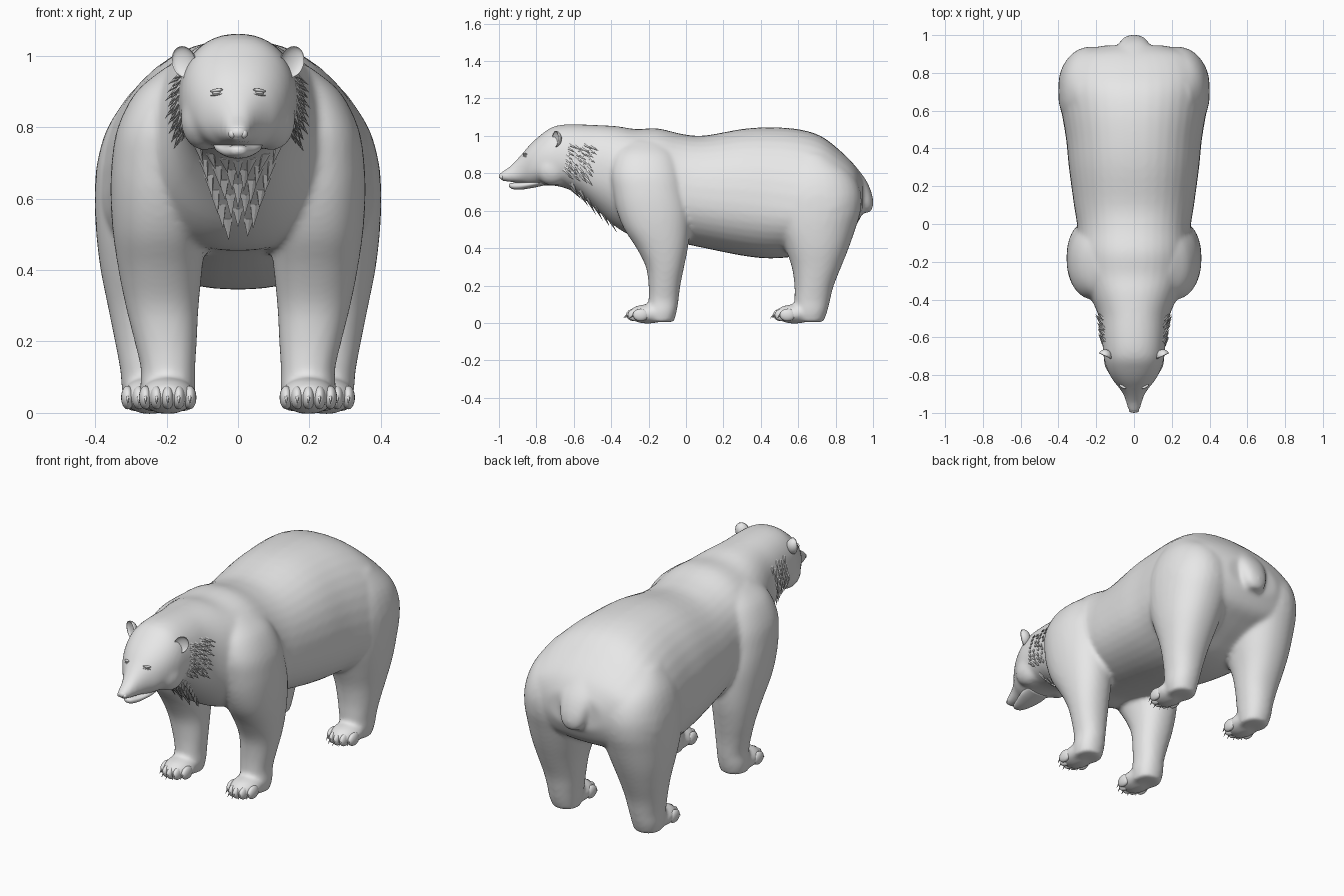
import bpy, bmesh, math, random
from mathutils import Vector, Matrix
from mathutils.bvhtree import BVHTree

if "Cube" in bpy.data.objects:
    bpy.data.objects.remove(bpy.data.objects["Cube"])

random.seed(4)
fur = bpy.data.materials.new("grey_fur")
fur.diffuse_color = (0.8, 0.8, 0.8, 1)
fur.use_nodes = True
fur.node_tree.nodes["Principled BSDF"].inputs["Base Color"].default_value = fur.diffuse_color


def smooth_rows(rows, steps=4):
    """Catmull-Rom resampling of a table of cross-section sizes."""
    out = []
    for i in range(len(rows) - 1):
        a, b, c, d = (rows[min(max(i + k, 0), len(rows) - 1)] for k in (-1, 0, 1, 2))
        for s in range(steps):
            t = s / steps
            out.append([0.5 * (2 * q + (r - p) * t + (2 * p - 5 * q + 4 * r - w) * t * t
                               + (3 * q - p - 3 * r + w) * t ** 3)
                        for p, q, r, w in zip(a, b, c, d)])
    return out + [list(rows[-1])]


def unit_ring(n, power):
    for k in range(n):
        a = 2 * math.pi * k / n
        c, s = math.cos(a), math.sin(a)
        yield (math.copysign(abs(c) ** (2 / power), c), math.copysign(abs(s) ** (2 / power), s))


def loft(bm, rings):
    loops = [[bm.verts.new(p) for p in ring] for ring in rings]
    n = len(loops[0])
    for a, b in zip(loops, loops[1:]):
        for k in range(n):
            bm.faces.new((a[k], a[(k + 1) % n], b[(k + 1) % n], b[k]))
    bm.faces.new(loops[0][::-1])
    bm.faces.new(loops[-1])


def trunk(bm, rows, power=2.2):
    """Rows: y, half width, top z, widest z, bottom z."""
    loft(bm, [[(w * u, y, mid + v * ((top - mid) if v > 0 else (mid - bot)))
               for u, v in unit_ring(40, power)]
              for y, w, top, mid, bot in smooth_rows(rows)])


def column(bm, rows, side=1, power=2.2):
    """Rows: z, x min, x max, y min, y max."""
    loft(bm, [[(side * ((x0 + x1) + (x1 - x0) * u) / 2, ((y0 + y1) + (y1 - y0) * v) / 2, z)
               for u, v in unit_ring(32, power)]
              for z, x0, x1, y0, y1 in smooth_rows(rows)])


def ball(bm, loc, size, rot=None):
    m = Matrix.Translation(loc) @ (rot or Matrix()) @ Matrix.Diagonal((*size, 1))
    return bmesh.ops.create_uvsphere(bm, u_segments=20, v_segments=12, radius=1, matrix=m)["verts"]


def spike(bm, base, tip, normal, width, thick, seg=6):
    """Flattened cone from base to tip, with its flat side along the normal."""
    d = Vector(tip) - Vector(base)
    z = d.normalized()
    x = z.cross(Vector(normal)).normalized()
    y = z.cross(x)
    m = Matrix((x, y, z)).transposed().to_4x4()
    m = Matrix.Translation(Vector(base) + d / 2) @ m @ Matrix.Diagonal((width, thick, 1, 1))
    bmesh.ops.create_cone(bm, cap_ends=True, segments=seg, radius1=1, radius2=0.03,
                          depth=d.length, matrix=m)


def finish(bm, name, smooth=True):
    bmesh.ops.recalc_face_normals(bm, faces=bm.faces)
    me = bpy.data.meshes.new(name)
    for f in bm.faces:
        f.smooth = smooth
    bm.to_mesh(me)
    bm.free()
    me.materials.append(fur)
    ob = bpy.data.objects.new(name, me)
    bpy.context.collection.objects.link(ob)
    return ob


# Body, neck, head and upper muzzle
bm = bmesh.new()
trunk(bm, [
    (.945, .16, .77, .67, .59), (.90, .32, .845, .65, .51), (.82, .385, .925, .62, .46),
    (.72, .40, 1.0, .60, .41), (.60, .385, 1.036, .60, .36), (.45, .36, 1.046, .62, .345),
    (.30, .345, 1.037, .64, .36), (.10, .318, 1.002, .66, .40), (-.02, .30, 1.01, .68, .425),
    (-.15, .30, 1.04, .70, .45), (-.27, .285, 1.037, .72, .46), (-.37, .24, 1.052, .76, .51),
    (-.48, .19, 1.058, .82, .605), (-.58, .172, 1.062, .86, .69), (-.66, .165, 1.06, .87, .725),
    (-.72, .158, 1.045, .87, .735), (-.78, .138, 1.003, .86, .735), (-.83, .11, .958, .84, .735),
    (-.87, .077, .912, .82, .745), (-.91, .053, .868, .795, .75), (-.95, .04, .83, .785, .755),
    (-.985, .03, .808, .785, .76), (-1.0, .018, .796, .783, .768)])

# Tail
column(bm, [(.84, -.09, .09, .80, .905), (.76, -.095, .095, .85, .965), (.68, -.08, .08, .89, .997),
            (.62, -.062, .062, .91, 1.0), (.59, -.03, .03, .935, .982)])

# Legs, paws and cheeks
front_leg = [(.005, .13, .265, -.20, -.065), (.06, .12, .275, -.205, -.05), (.12, .12, .272, -.20, -.04),
             (.20, .115, .29, -.20, -.03), (.30, .11, .315, -.215, -.01), (.40, .10, .335, -.265, .01),
             (.50, .09, .35, -.33, .02), (.60, .08, .357, -.37, .02), (.70, .08, .354, -.39, 0),
             (.80, .08, .337, -.40, -.02), (.90, .06, .285, -.38, -.05), (.97, .05, .20, -.33, -.10)]
hind_leg = [(.005, .175, .31, .60, .735), (.06, .165, .325, .585, .755), (.12, .155, .33, .58, .77),
            (.20, .14, .345, .58, .79), (.30, .12, .365, .565, .83), (.40, .09, .385, .53, .87),
            (.50, .06, .397, .49, .905), (.60, .04, .402, .47, .935), (.70, .04, .395, .47, .935),
            (.80, .04, .365, .50, .89), (.90, .04, .30, .55, .78)]
paws = [(.197, -.20), (.247, .585)]
for s in (-1, 1):
    column(bm, front_leg, s)
    column(bm, hind_leg, s)
    ball(bm, (s * .095, -.715, .82), (.066, .09, .085))
    for px, py in paws:
        ball(bm, (s * px, py - .005, .048), (.078, .105, .052))
body = finish(bm, "body")
rm = body.modifiers.new("blend", 'REMESH')
rm.mode = 'VOXEL'
rm.voxel_size = 0.011
rm.use_smooth_shade = True
sm = body.modifiers.new("soften", 'SMOOTH')
sm.factor = 0.5
sm.iterations = 10

# Surface lookup, for placing the small parts
bpy.context.view_layer.update()
skin = BVHTree.FromObject(body, bpy.context.evaluated_depsgraph_get())

# Lower jaw
bm = bmesh.new()
trunk(bm, [(-.76, .07, .78, .76, .735), (-.82, .066, .765, .745, .722), (-.88, .048, .752, .735, .713),
           (-.92, .032, .75, .733, .714), (-.94, .02, .746, .735, .722), (-.947, .006, .74, .736, .73)])
finish(bm, "lower_jaw")

# Nose pad with nostril rims
bm = bmesh.new()
ball(bm, (0, -.978, .785), (.027, .022, .019))
for s in (-1, 1):
    ball(bm, (s * .016, -.985, .781), (.011, .012, .012))
finish(bm, "nose")

# Ears: the front half of each ball is folded back into a cup
bm = bmesh.new()
for s in (-1, 1):
    turn = Matrix.Rotation(s * math.radians(25), 4, 'Z') @ Matrix.Rotation(s * math.radians(20), 4, 'Y')
    verts = ball(bm, (0, 0, 0), (.036, .036, .045))
    for v in verts:
        if v.co.y < 0:
            v.co.y *= -0.45
        v.co = turn @ v.co + Vector((s * .152, -.70, .983))
finish(bm, "ears")

# Eyes with upper and lower lids
eyes, lids = bmesh.new(), bmesh.new()
for s in (-1, 1):
    p, n, _, _ = skin.ray_cast(Vector((s * .06, -1.5, .897)), Vector((0, 1, 0)))
    rot = Matrix.Rotation(s * math.radians(30), 4, 'Z') @ Matrix.Rotation(s * math.radians(8), 4, 'Y')
    ball(eyes, p, (.013, .008, .006), rot)
    for dz, r in ((.006, .005), (-.006, .003)):
        ball(lids, p + Vector((0, 0, dz)), (.02, .008, r), rot)
finish(eyes, "eyes")
finish(lids, "eyelids")

# Toes and claws
toes, claws = bmesh.new(), bmesh.new()
for s in (-1, 1):
    for px, py in paws:
        for i in range(-2, 3):
            x, y = s * (px + i * .031), py - .078 + .009 * i * i
            ball(toes, (x, y, .043), (.0185, .042, .033))
            spike(claws, (x, y - .022, .060), (x, y - .058, .024), (0, -.6, .8), .009, .008, 8)
finish(toes, "toes")
finish(claws, "claws")


# Fur tufts on the cheeks and the throat
def tuft(bm, guide, direction, length, width):
    p, n, _, _ = skin.find_nearest(Vector(guide))
    d = Vector(direction)
    d = (d - n * d.dot(n)).normalized() + n * .28
    spike(bm, p - n * .004, p + d * length, n, width, .007)


cheek, throat = bmesh.new(), bmesh.new()
for s in (-1, 1):
    for row in range(9):
        for col in range(4):
            z = .985 - row * .027 - (col % 2) * .012
            y = -.62 + col * .034 - row * .005
            tuft(cheek, (s * .22, y + random.uniform(-.008, .008), z),
                 (s * .1, .55, -.5), random.uniform(.045, .062), .012)
for row in range(6):
    z = .705 - row * .03
    span = .125 - row * .019
    count = 7 - row
    for k in range(count):
        x = 0 if count == 1 else span * (2 * k / (count - 1) - 1)
        tuft(throat, (x, -.62 + row * .043, z - .02 + abs(x) * .4), (-x * 1.5, .4, -.85),
             random.uniform(.055, .075), .017)
finish(cheek, "cheek_fur", False)
finish(throat, "throat_fur", False)
